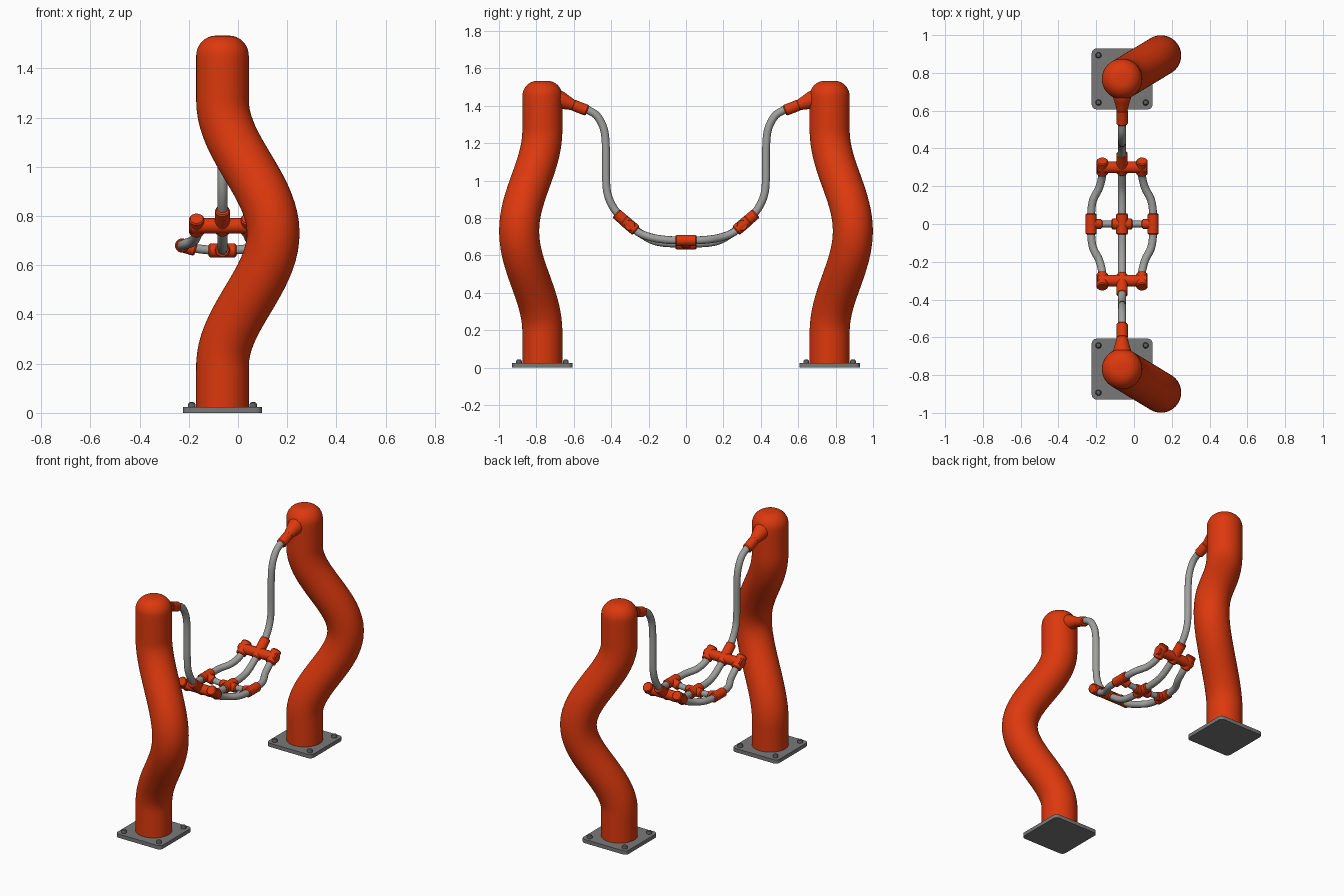
import bpy, bmesh, math
from mathutils import Vector

cube = bpy.data.objects.get("Cube")
if cube:
    bpy.data.objects.remove(cube, do_unlink=True)


def material(name, rgb):
    m = bpy.data.materials.new(name)
    m.use_nodes = True
    m.diffuse_color = (*rgb, 1)
    m.node_tree.nodes["Principled BSDF"].inputs["Base Color"].default_value = (*rgb, 1)
    return m


ORANGE = material("orange red", (0.72, 0.04, 0.004))
ROPE = material("rope grey", (0.35, 0.35, 0.34))
STEEL = material("plate grey", (0.19, 0.19, 0.19))
BOLT = material("bolt grey", (0.11, 0.11, 0.11))
CX = -0.063      # centre line of the whole structure
POST_Y = 0.768


def finish(name, bm, mat, angle=35):
    bmesh.ops.recalc_face_normals(bm, faces=bm.faces)
    mesh = bpy.data.meshes.new(name)
    bm.to_mesh(mesh)
    bm.free()
    ob = bpy.data.objects.new(name, mesh)
    bpy.context.collection.objects.link(ob)
    mesh.materials.append(mat)
    bpy.ops.object.select_all(action='DESELECT')
    ob.select_set(True)
    bpy.context.view_layer.objects.active = ob
    bpy.ops.object.shade_smooth_by_angle(angle=math.radians(angle))
    return ob


def sweep(name, path, radii, mat, sides=24):
    """Round tube along a path with one radius per point and closed ends."""
    pts = [Vector(p) for p in path]
    bm = bmesh.new()
    rings, side = [], None
    for i, p in enumerate(pts):
        t = (pts[min(i + 1, len(pts) - 1)] - pts[max(i - 1, 0)]).normalized()
        side = (side - t * side.dot(t)) if side else t.orthogonal()
        side.normalize()
        up = t.cross(side)
        rings.append([bm.verts.new(p + radii[i] * (
            side * math.cos(a) + up * math.sin(a)))
            for a in (math.tau * k / sides for k in range(sides))])
    for a, b in zip(rings, rings[1:]):
        for k in range(sides):
            j = (k + 1) % sides
            bm.faces.new((a[k], a[j], b[j], b[k]))
    bm.faces.new(rings[0])
    bm.faces.new(rings[-1])
    return finish(name, bm, mat)


def spline(points, steps=8):
    """Catmull-Rom curve through the points."""
    p = [Vector(q) for q in points]
    p = [2 * p[0] - p[1]] + p + [2 * p[-1] - p[-2]]
    out = []
    for a, b, c, d in zip(p, p[1:], p[2:], p[3:]):
        for k in range(steps):
            t = k / steps
            out.append(0.5 * (2 * b + (c - a) * t + (2 * a - 5 * b + 4 * c - d) * t * t
                              + (3 * b - a - 3 * c + d) * t ** 3))
    return out + [p[-2]]


def rope(name, points, radius=0.021):
    path = spline(points)
    return sweep(name, path, [radius] * len(path), ROPE, 16)


def sleeve(name, a, b, r=0.031):
    """Short plastic coupling with chamfered rims."""
    a, b = Vector(a), Vector(b)
    e = (b - a).normalized() * 0.006
    return sweep(name, [a, a + e, b - e, b], [r - 0.005, r, r, r - 0.005], ORANGE)


def post(name, s):
    """Bent post with a rounded top."""
    path, radii = [], []
    for i in range(49):
        z = 0.02 + 1.43 * i / 48
        u = min(1, abs(z - 0.73) / 0.54)
        bump = math.cos(u * math.pi / 2) ** 2
        path.append((CX + 0.206 * bump, s * (POST_Y + 0.124 * bump), z))
        radii.append(0.107)
    for i in range(1, 9):
        a = math.pi / 2 * i / 8
        path.append((CX, s * POST_Y, 1.45 + 0.083 * math.sin(a)))
        radii.append(0.027 + 0.08 * math.cos(a))
    sweep(name, path, radii, ORANGE, 48)


def base_plate(name, s):
    bm = bmesh.new()
    bmesh.ops.create_cube(bm, size=1)
    for v in bm.verts:
        v.co = (CX + v.co.x * 0.322, s * POST_Y + v.co.y * 0.322, (v.co.z + 0.5) * 0.024)
    corners = [e for e in bm.edges if abs(e.verts[0].co.z - e.verts[1].co.z) > 0.01]
    bmesh.ops.bevel(bm, geom=corners, offset=0.025, segments=5, affect='EDGES', profile=0.5)
    finish(name, bm, STEEL)


for end, s in (("front", -1), ("back", 1)):
    post(end + "_post", s)
    base_plate(end + "_base_plate", s)
    for i in (-1, 1):
        for j in (-1, 1):
            x, y = CX + i * 0.125, s * POST_Y + j * 0.125
            sweep(f"{end}_bolt", [(x, y, z) for z in (0.02, 0.034, 0.041, 0.044)],
                  [0.016, 0.016, 0.012, 0.005], BOLT, 12)

    # rounded socket on the post, tapering into a rope collar
    a, d = Vector((CX, s * 0.69, 1.437)), Vector((0, -s * 0.93, -0.36))
    sweep(end + "_socket", [a + d * t for t in (-0.04, -0.025, 0, 0.025, 0.04, 0.1)],
          [0.025, 0.042, 0.05, 0.047, 0.042, 0.027], ORANGE)
    sleeve(end + "_rope_collar", a + d * 0.09, a + d * 0.175, 0.03)

    # hanging rope from post to crossbar
    rope(end + "_hanging_rope", [(CX, s * y, z) for y, z in (
        (0.56, 1.39), (0.52, 1.375), (0.473, 1.342), (0.438, 1.27), (0.428, 1.166),
        (0.427, 1.0), (0.417, 0.92), (0.385, 0.85), (0.33, 0.785))])

    # crossbar with its couplings
    sleeve(end + "_crossbar", (CX - 0.134, s * 0.3, 0.76), (CX + 0.134, s * 0.3, 0.76))
    sleeve(end + "_crossbar_collar", (CX, s * 0.374, 0.824), (CX, s * 0.27, 0.735), 0.03)
    for i, side in ((-1, "right"), (1, "left")):
        x = CX + i * 0.105
        sleeve(f"{end}_{side}_crossbar_collar", (x, s * 0.335, 0.79), (x, s * 0.267, 0.732))

# seat ropes running front to back
SAG = ((0.29, 0.752), (0.25, 0.722), (0.19, 0.685), (0.13, 0.668), (0.05, 0.663))
rope("middle_seat_rope", [(CX, s * y, z) for s, run in ((1, SAG), (-1, SAG[::-1]))
                          for y, z in run])
OUT = ((0.103, 0.29, 0.752), (0.106, 0.25, 0.72), (0.122, 0.19, 0.697),
       (0.154, 0.125, 0.685), (0.164, 0.05, 0.68))
for i, side in ((-1, "right"), (1, "left")):
    rope(side + "_seat_rope", [(CX + i * x, s * y, z) for s, run in ((1, OUT), (-1, OUT[::-1]))
                               for x, y, z in run])
    x = CX + i * 0.164
    sleeve(side + "_tee", (x, -0.056, 0.68), (x, 0.056, 0.68), 0.029)
    sleeve(side + "_tee_stub", (x, 0, 0.68), (CX + i * 0.108, 0, 0.663), 0.027)

# cross rope and centre coupling
rope("cross_rope", [(CX + x, 0, 0.66 + 0.7 * x * x) for x in (-0.16, -0.08, 0, 0.08, 0.16)], 0.018)
sleeve("centre_coupling_along", (CX, -0.056, 0.662), (CX, 0.056, 0.662))
sleeve("centre_coupling_across", (CX - 0.056, 0, 0.66), (CX + 0.056, 0, 0.66), 0.028)
